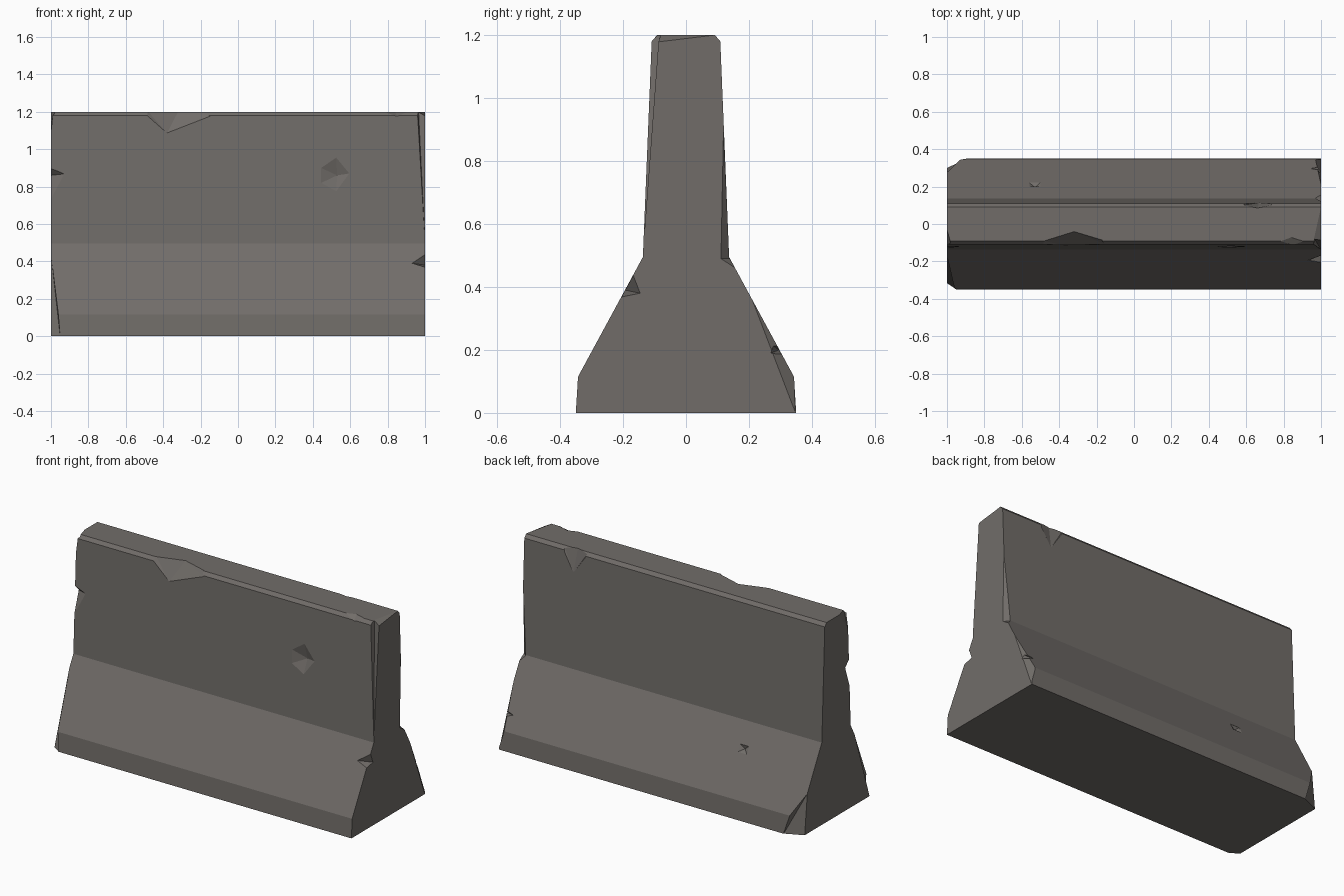
import bpy, bmesh

concrete = bpy.data.materials.new("weathered_concrete")
concrete.diffuse_color = (0.165, 0.152, 0.141, 1)


def make_object(name, bm):
    bmesh.ops.recalc_face_normals(bm, faces=bm.faces)
    mesh = bpy.data.meshes.new(name)
    bm.to_mesh(mesh)
    bm.free()
    mesh.materials.append(concrete)
    obj = bpy.data.objects.new(name, mesh)
    bpy.context.collection.objects.link(obj)
    return obj


# Barrier body: half profile (y, z) mirrored and extruded along x
half = [(0.35, 0), (0.343, 0.115), (0.137, 0.495), (0.109, 1.18), (0.092, 1.2)]
profile = half + [(-y, z) for y, z in reversed(half)]
bm = bmesh.new()
end = bm.faces.new([bm.verts.new((-1, y, z)) for y, z in profile])
ext = bmesh.ops.extrude_face_region(bm, geom=[end])
bmesh.ops.translate(bm, vec=(2, 0, 0),
                    verts=[v for v in ext["geom"] if isinstance(v, bmesh.types.BMVert)])
barrier = make_object("concrete_barrier", bm)


def chip(points):
    """Knock out the convex hull of the points from the barrier."""
    bm = bmesh.new()
    for p in points:
        bm.verts.new(p)
    hull = bmesh.ops.convex_hull(bm, input=bm.verts)
    junk = {v for v in hull["geom_interior"] + hull["geom_unused"]
            if isinstance(v, bmesh.types.BMVert)}
    bmesh.ops.delete(bm, geom=list(junk), context='VERTS')
    cutter = make_object("chip_cutter", bm)
    cutter.hide_render = True
    mod = barrier.modifiers.new("chip", 'BOOLEAN')
    mod.operation = 'DIFFERENCE'
    mod.solver = 'EXACT'
    mod.object = cutter
    bpy.context.view_layer.objects.active = barrier
    bpy.ops.object.modifier_apply(modifier=mod.name)
    bpy.data.objects.remove(cutter)


# Broken end corners: lower left front, lower left back
chip([(-1, -.32, -.01), (-.95, -.352, -.01), (-1, -.32, .115), (-.96, -.344, .115),
      (-1, -.17, .44), (-1.05, -.42, -.01), (-1.05, -.4, .12), (-1.02, -.2, .44)])
chip([(-1, .301, -.01), (-.89, .351, -.01), (-1, .275, .24), (-.93, .344, .115),
      (-1.05, .42, -.01), (-1.05, .4, .13), (-1.02, .3, .25)])
# Lower right back, upper right back
chip([(1, .21, .36), (1, .346, .005), (.97, .344, .115),
      (1.03, .38, 0), (1.03, .38, .13), (1.02, .23, .37)])
chip([(1, .111, .49), (.97, .138, .49), (1, .119, .9), (1, .157, .46),
      (1.02, .18, .5), (1.02, .14, .9)])
# Upper right front and sloping right end of the top
chip([(1, -.138, .495), (1, -.09, 1.175), (1, -.085, 1.21), (.96, -.111, 1.18),
      (.965, -.08, 1.21), (1.03, -.17, .5), (1.03, -.15, 1.21)])
chip([(1, -.092, 1.178), (1, .09, 1.2), (.96, -.09, 1.2),
      (1.02, -.1, 1.23), (1.02, .1, 1.23)])
# Upper left front corner
chip([(-1, -.03, 1.201), (-.98, -.1, 1.201), (-1, -.112, 1.08),
      (-1.02, -.14, 1.21), (-1.02, -.13, 1.08)])

# Large chip in the front top edge
chip([(-.32, -.04, 1.201), (-.38, -.114, 1.085), (-.49, -.11, 1.182),
      (-.15, -.11, 1.175), (-.48, -.09, 1.201), (-.17, -.085, 1.201),
      (-.35, -.3, 1.3), (-.38, -.2, 1.085)])
# Small chips in the top edges
chip([(.78, -.092, 1.201), (.84, -.07, 1.201), (.91, -.092, 1.201),
      (.85, -.112, 1.175), (.85, -.15, 1.25)])
chip([(.58, .1, 1.201), (.74, .1, 1.201), (.66, .085, 1.201),
      (.6, .112, 1.16), (.73, .112, 1.16), (.67, .115, 1.06), (.66, .2, 1.22)])

# Five-sided dent in the front wall
rim = [(.445, .9), (.525, .955), (.595, .87), (.525, .775), (.445, .82)]
chip([(x, -.13 - .02, z) for x, z in rim] + [(x, -.137 + (z - .495) * .041, z) for x, z in rim]
     + [(.53, -.095, .86)])
# Shallow dent in the back slope
chip([(-.56, .2, .378), (-.5, .2, .378), (-.56, .222, .338), (-.5, .222, .338),
      (-.53, .195, .355), (-.53, .26, .39)])

# Notches in the end edges
chip([(1.001, -.167, .437), (1.001, -.145, .38), (1.001, -.205, .368), (.93, -.193, .39),
      (1.04, -.3, .45), (1.04, -.15, .4)])
chip([(-1, -.124, .9), (-1, -.132, .72), (-.93, -.121, .868), (-1, -.085, .86),
      (-1.04, -.1, .86), (-1.03, -.18, .85)])
chip([(1, .275, .215), (1, .27, .19), (1, .305, .18), (.94, .295, .2),
      (1.03, .35, .23)])
